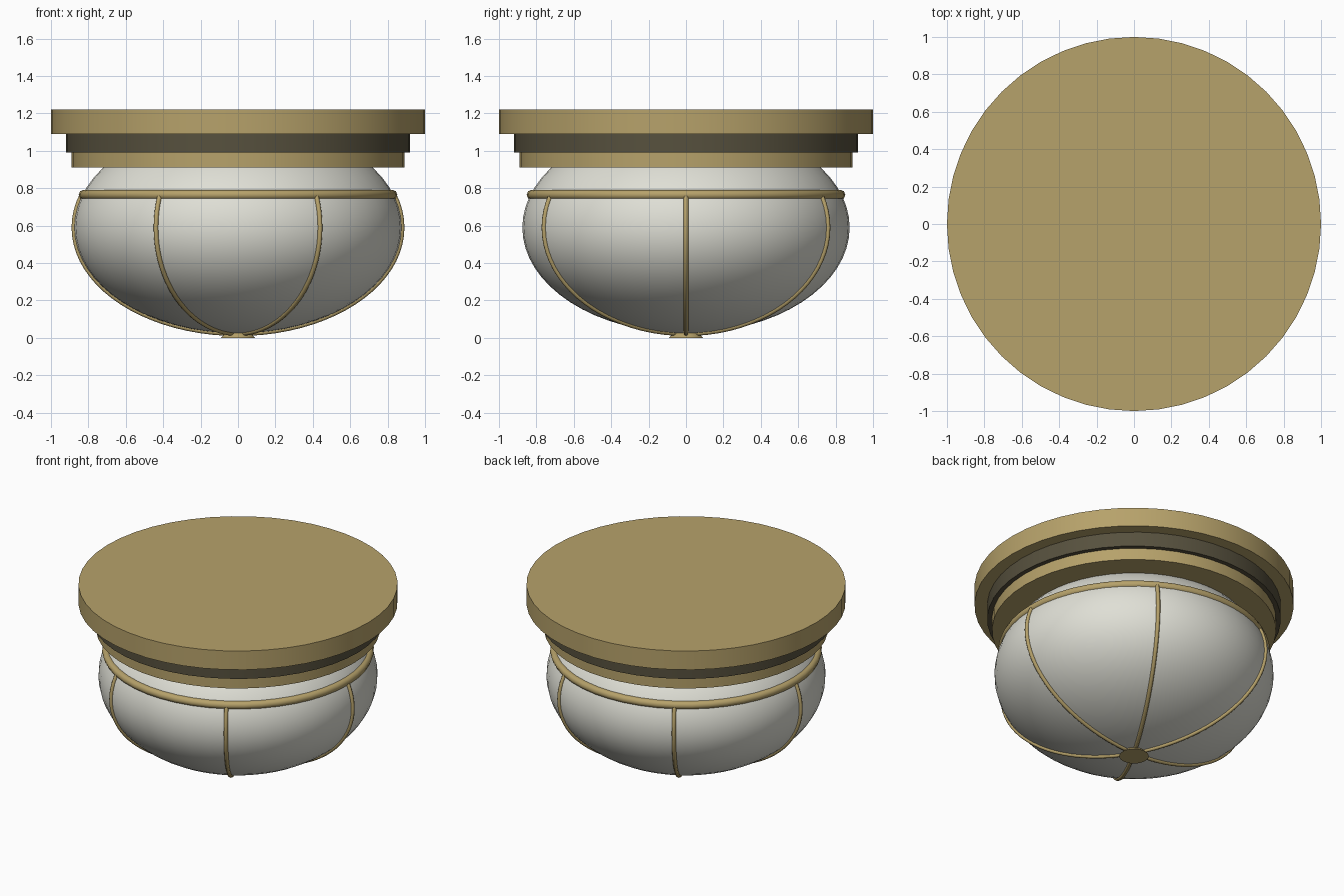
import bpy, math

cube = bpy.data.objects.get("Cube")
if cube:
    bpy.data.objects.remove(cube, do_unlink=True)


def material(name, colour):
    m = bpy.data.materials.new(name)
    m.use_nodes = True
    m.diffuse_color = (*colour, 1)
    m.node_tree.nodes["Principled BSDF"].inputs["Base Color"].default_value = (*colour, 1)
    return m


brass = material("brass", (0.47, 0.36, 0.145))
bronze = material("dark bronze", (0.095, 0.082, 0.048))
glass = material("frosted glass", (0.74, 0.74, 0.67))


def finish(name, mat, angle=35):
    ob = bpy.context.object
    ob.name = name
    ob.data.materials.append(mat)
    bpy.ops.object.shade_smooth_by_angle(angle=math.radians(angle))
    return ob


def disc(name, mat, z0, z1, r0, r1):
    bpy.ops.mesh.primitive_cone_add(vertices=48, radius1=r0, radius2=r1,
                                    depth=z1 - z0, location=(0, 0, (z0 + z1) / 2))
    return finish(name, mat)


# Stepped ceiling canopy
disc("ceiling_plate", brass, 1.09, 1.22, 1.0, 1.0)
disc("canopy_band", bronze, 0.99, 1.09, 0.92, 0.92)
disc("canopy_rim", brass, 0.91, 0.99, 0.89, 0.89)

# Flattened glass bowl
CENTRE, RADIUS, HEIGHT = 0.59, 0.875, 0.565
bpy.ops.mesh.primitive_uv_sphere_add(segments=48, ring_count=32, radius=1,
                                     location=(0, 0, CENTRE))
bpy.context.object.scale = (RADIUS, RADIUS, HEIGHT)
bpy.ops.object.transform_apply(location=False, rotation=False, scale=True)
finish("glass_bowl", glass)

# Brass hoop around the bowl
bpy.ops.mesh.primitive_torus_add(major_segments=48, minor_segments=8,
                                 major_radius=0.825, minor_radius=0.027,
                                 location=(0, 0, 0.765))
finish("hoop", brass, 60)

# Six curved ribs running from the hoop to the finial
STEPS = 24
START, END = math.asin((0.765 - CENTRE) / HEIGHT), -math.pi / 2
for i in range(6):
    turn = i * math.pi / 3
    curve = bpy.data.curves.new("rib_path", "CURVE")
    curve.dimensions = "3D"
    curve.bevel_depth = 0.013
    curve.bevel_resolution = 2
    path = curve.splines.new("POLY")
    path.points.add(STEPS)
    for k, point in enumerate(path.points):
        a = START + (END - START) * k / STEPS
        r = (RADIUS + 0.002) * math.cos(a)
        point.co = (r * math.cos(turn), r * math.sin(turn),
                    CENTRE + (HEIGHT + 0.002) * math.sin(a), 1)
    rib = bpy.data.objects.new(f"rib_{i + 1}", curve)
    bpy.context.collection.objects.link(rib)
    bpy.ops.object.select_all(action="DESELECT")
    rib.select_set(True)
    bpy.context.view_layer.objects.active = rib
    bpy.ops.object.convert(target="MESH")
    finish(f"rib_{i + 1}", brass, 60)

# Small flared finial at the bottom
disc("finial", brass, 0.0, 0.032, 0.092, 0.06)
